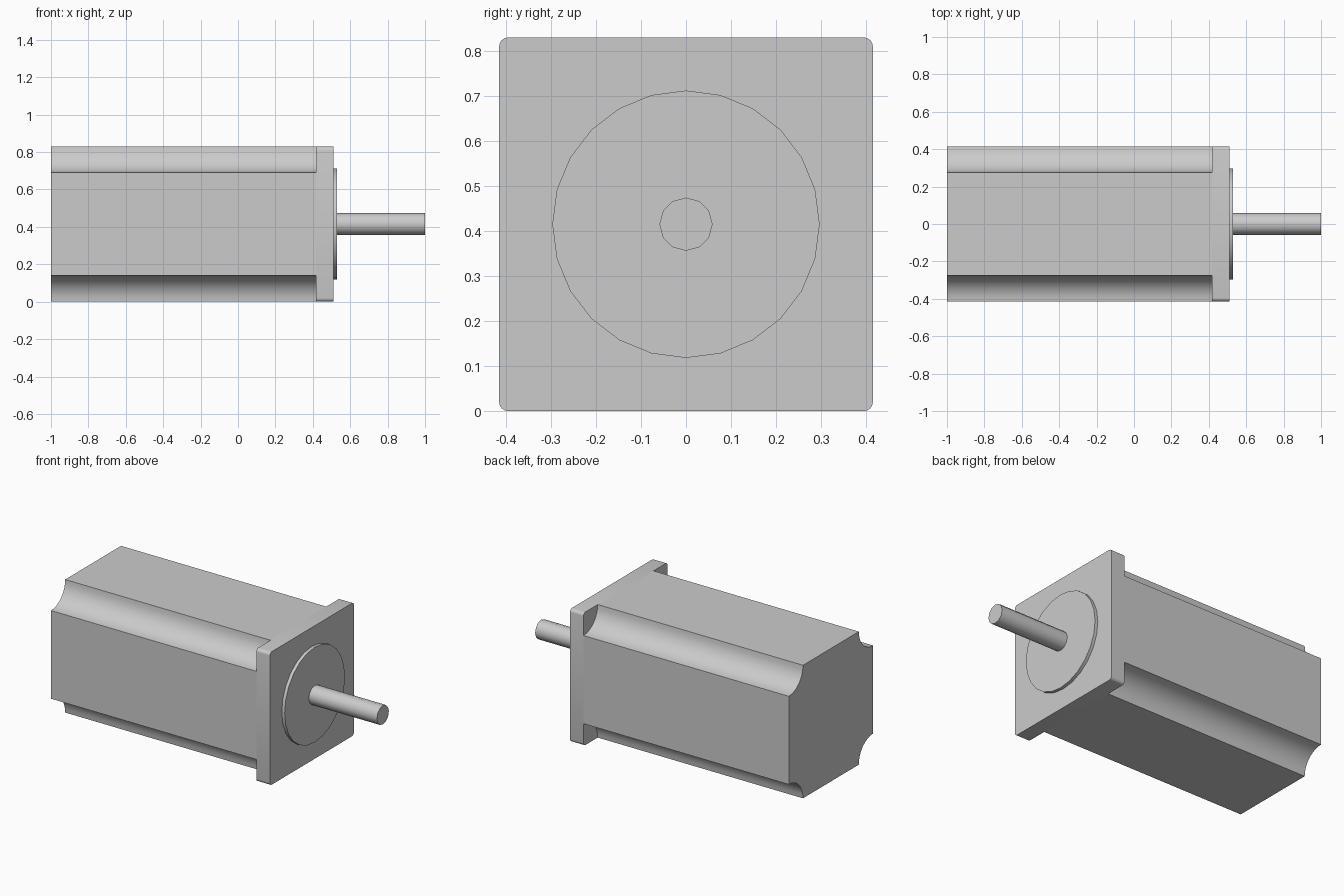
import bpy
import bmesh
from math import sin, cos, pi, radians

if "Cube" in bpy.data.objects:
    bpy.data.objects.remove(bpy.data.objects["Cube"], do_unlink=True)

HALF = 0.415        # half the width of the square section; also the axis height
NOTCH = 0.14        # radius of the hollow corner channels
ROUND = 0.02        # radius of the flange corners

grey = bpy.data.materials.new("plain grey")
grey.use_nodes = True
grey.diffuse_color = (0.6, 0.6, 0.6, 1)
grey.node_tree.nodes["Principled BSDF"].inputs["Base Color"].default_value = (0.6, 0.6, 0.6, 1)


def arc(cy, cz, radius, start, end, steps):
    """Points on an arc in the cross-section plane."""
    angles = [start + (end - start) * i / steps for i in range(steps + 1)]
    return [(cy + radius * cos(a), cz + radius * sin(a)) for a in angles]


def four_corners(corner):
    """Repeat one corner of a square section by quarter turns."""
    outline = []
    for _ in range(4):
        outline += corner
        corner = [(-z, y) for y, z in corner]
    return outline


def circle(radius, sides):
    return arc(0, 0, radius, 0, 2 * pi, sides)[:-1]


def prism(name, outline, x0, x1):
    """Extrude a cross-section along the motor axis."""
    bm = bmesh.new()
    face = bm.faces.new([bm.verts.new((x0, y, z + HALF)) for y, z in outline])
    moved = bmesh.ops.extrude_face_region(bm, geom=[face], use_keep_orig=True)["geom"]
    verts = [v for v in moved if isinstance(v, bmesh.types.BMVert)]
    bmesh.ops.translate(bm, vec=(x1 - x0, 0, 0), verts=verts)
    bmesh.ops.recalc_face_normals(bm, faces=bm.faces)
    mesh = bpy.data.meshes.new(name)
    bm.to_mesh(mesh)
    bm.free()
    mesh.materials.append(grey)
    obj = bpy.data.objects.new(name, mesh)
    bpy.context.collection.objects.link(obj)
    bpy.ops.object.select_all(action="DESELECT")
    obj.select_set(True)
    bpy.context.view_layer.objects.active = obj
    bpy.ops.object.shade_smooth_by_angle(angle=radians(40))


# Body with a hollow channel along each corner
channel = arc(HALF, HALF, NOTCH, 1.5 * pi, pi, 8)
prism("motor_body", four_corners(channel), -1, 0.417)

# Square mounting flange with small rounded corners
rounded = arc(HALF - ROUND, HALF - ROUND, ROUND, 0, pi / 2, 4)
prism("mounting_flange", four_corners(rounded), 0.417, 0.51)

# Raised round boss and output shaft
prism("pilot_boss", circle(0.297, 24), 0.5, 0.53)
prism("output_shaft", circle(0.059, 12), 0.52, 1)
